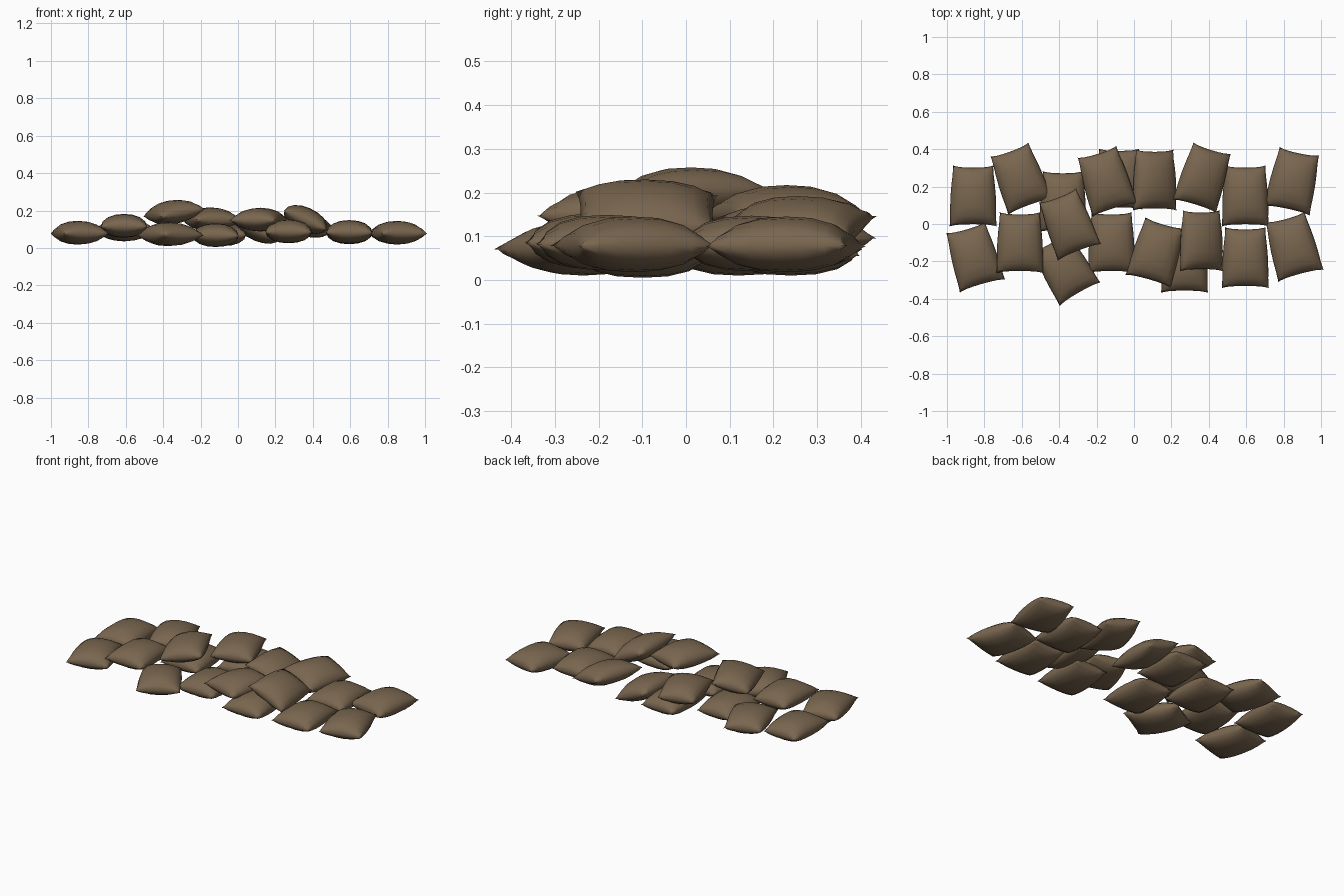
import bpy, bmesh, math
from mathutils import Matrix

if "Cube" in bpy.data.objects:
    bpy.data.objects.remove(bpy.data.objects["Cube"])

burlap = bpy.data.materials.new("brown burlap")
burlap.diffuse_color = (0.19, 0.132, 0.078, 1)
burlap.use_nodes = True
burlap.node_tree.nodes["Principled BSDF"].inputs["Base Color"].default_value = burlap.diffuse_color

N = 8                      # grid cells per side of a bag
HALF_LEN, UP, DOWN = 0.157, 0.067, 0.060


def pillow_point(i, j, side):
    """Point of a stuffed bag: pinched corners, bulging middle, flat top."""
    u = math.sin((i / N - 0.5) * math.pi)
    v = math.sin((j / N - 0.5) * math.pi)
    half_w = 0.111 - 0.009 * v + 0.010 * (1 - v * v)
    x = u * half_w
    y = v * (HALF_LEN - 0.006 * (1 - u * u))
    ear = 0.006 * (abs(u * v)) ** 8          # small corner ears
    x += math.copysign(ear, u)
    y += math.copysign(ear, v)
    puff = (max(0, 1 - u * u) ** 0.5) * (max(0, 1 - abs(v) ** 2.4) ** 0.55)
    z = puff ** 0.9 * (UP if side > 0 else -DOWN)
    return x, y, z


def bag(name, x, y, z, turn=0, roll=0, pitch=0):
    bm = bmesh.new()
    grids = []
    for side in (1, -1):
        g = [[bm.verts.new(pillow_point(i, j, side)) for j in range(N + 1)]
             for i in range(N + 1)]
        for i in range(N):
            for j in range(N):
                q = [g[i][j], g[i + 1][j], g[i + 1][j + 1], g[i][j + 1]]
                bm.faces.new(q if side > 0 else q[::-1])
    bmesh.ops.remove_doubles(bm, verts=bm.verts, dist=0.0004)
    me = bpy.data.meshes.new(name)
    bm.to_mesh(me)
    bm.free()
    me.materials.append(burlap)
    for p in me.polygons:
        p.use_smooth = True
    ob = bpy.data.objects.new(name, me)
    bpy.context.collection.objects.link(ob)
    R = math.radians
    ob.matrix_world = (Matrix.Translation((x, y, z)) @ Matrix.Rotation(R(turn), 4, 'Z')
                       @ Matrix.Rotation(R(roll), 4, 'Y') @ Matrix.Rotation(R(pitch), 4, 'X'))


# back row: x, y, z, turn, roll, pitch
back = [
    (-0.86, 0.15, 0.078, 0, 0, 0), (-0.61, 0.245, 0.095, 20, 0, 0),
    (-0.38, 0.12, 0.070, 0, 0, 0), (-0.08, 0.24, 0.070, 0, 0, 0),
    (0.11, 0.235, 0.095, 0, 22, 0), (0.37, 0.25, 0.120, -17, 14, 0),
    (0.595, 0.15, 0.080, 0, 0, 0), (0.85, 0.23, 0.078, -12, 0, 0)]
# front row
front = [
    (-0.855, -0.175, 0.078, 16, 0, 0), (-0.61, -0.10, 0.115, 0, 0, 0),
    (-0.37, -0.235, 0.070, 30, 0, 0), (-0.12, -0.10, 0.065, 0, 0, 0),
    (0.27, -0.205, 0.085, 0, 0, 0), (0.595, -0.18, 0.082, 0, 0, 0),
    (0.85, -0.12, 0.078, 15, 0, 0)]
# bags lying on top of the others
upper = [
    (-0.35, 0.0, 0.188, 21, -10, 0), (-0.15, 0.23, 0.150, 17, 0, 0),
    (0.12, -0.15, 0.148, -16, 0, 0), (0.36, -0.09, 0.150, 0, 24, 0)]

for row, bags in (("back", back), ("front", front), ("upper", upper)):
    for k, spec in enumerate(bags):
        bag(f"{row}_sandbag_{k + 1}", *spec)
